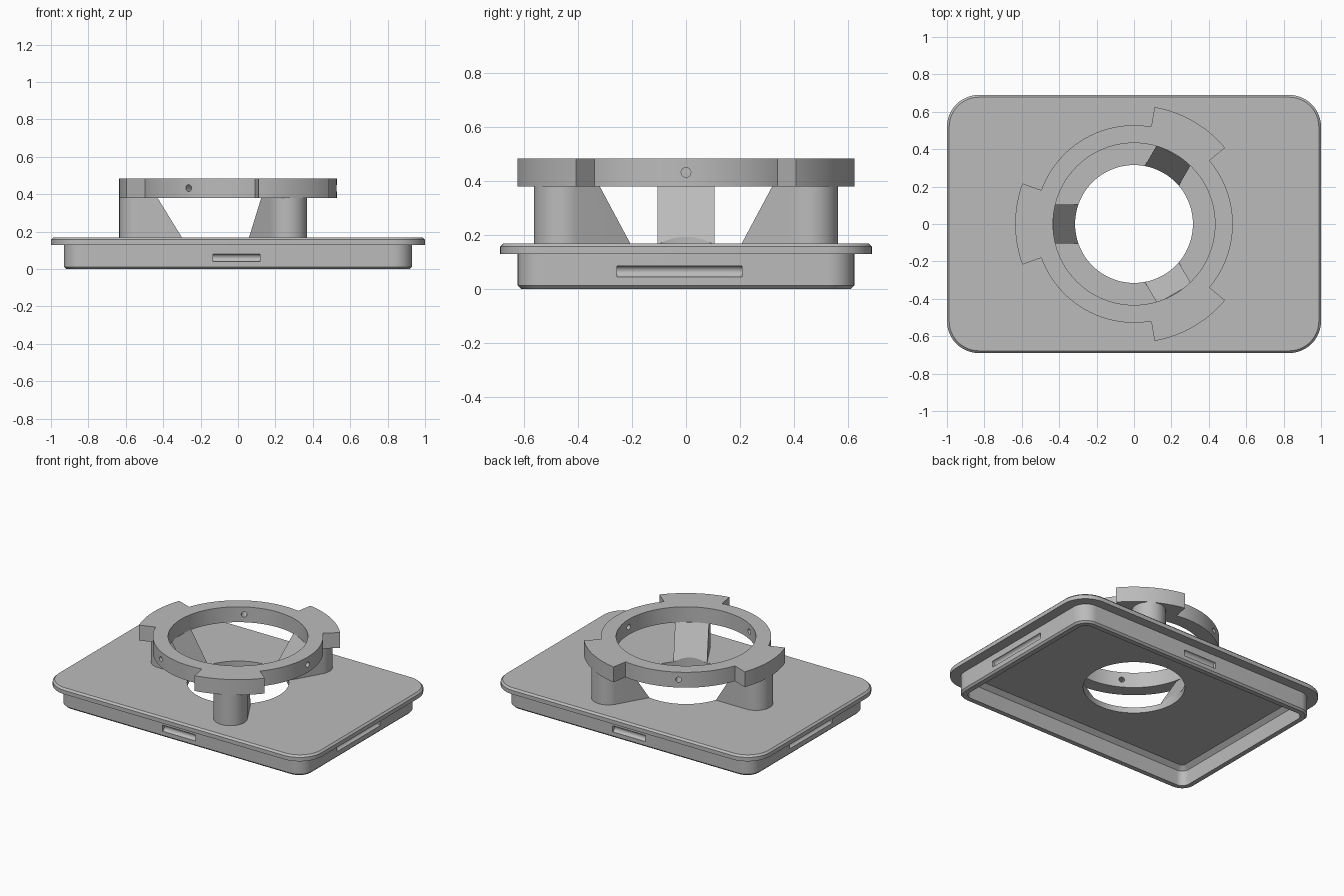
import bpy, bmesh, math
from mathutils import Matrix, Vector

if "Cube" in bpy.data.objects:
    bpy.data.objects.remove(bpy.data.objects["Cube"])

grey = bpy.data.materials.new("light grey")
grey.diffuse_color = (0.5, 0.5, 0.5, 1)
grey.use_nodes = True
grey.node_tree.nodes["Principled BSDF"].inputs["Base Color"].default_value = grey.diffuse_color


def make(name, bm):
    bmesh.ops.recalc_face_normals(bm, faces=bm.faces)
    me = bpy.data.meshes.new(name)
    bm.to_mesh(me)
    bm.free()
    ob = bpy.data.objects.new(name, me)
    bpy.context.collection.objects.link(ob)
    me.materials.append(grey)
    return ob


def activate(ob):
    bpy.ops.object.select_all(action='DESELECT')
    ob.select_set(True)
    bpy.context.view_layer.objects.active = ob


def smooth(ob):
    activate(ob)
    bpy.ops.object.shade_smooth_by_angle(angle=math.radians(25))


def cut(ob, cutter):
    mod = ob.modifiers.new("cut", 'BOOLEAN')
    mod.operation, mod.solver, mod.object = 'DIFFERENCE', 'EXACT', cutter
    activate(ob)
    bpy.ops.object.modifier_apply(modifier=mod.name)


def cylinder(name, r, length, matrix, seg=32):
    bm = bmesh.new()
    bmesh.ops.create_cone(bm, cap_ends=True, segments=seg, radius1=r, radius2=r,
                          depth=length, matrix=matrix)
    ob = make(name, bm)
    ob.hide_render = True
    return ob


def rounded_rect(hx, hy, r, n=12):
    pts = []
    for k, (sx, sy) in enumerate(((1, 1), (-1, 1), (-1, -1), (1, -1))):
        for i in range(n + 1):
            a = math.pi / 2 * (k + i / n)
            pts.append((sx * (hx - r) + r * math.cos(a), sy * (hy - r) + r * math.sin(a)))
    return pts


def loft(name, rings, caps=True, closed=False):
    """Skin a list of equal-length point rings."""
    bm = bmesh.new()
    vs = [[bm.verts.new(p) for p in ring] for ring in rings]
    pairs = list(zip(vs, vs[1:])) + ([(vs[-1], vs[0])] if closed else [])
    for a, b in pairs:
        for i in range(len(a)):
            j = (i + 1) % len(a)
            bm.faces.new((a[i], a[j], b[j], b[i]))
    if caps:
        bm.faces.new(vs[0])
        bm.faces.new(vs[-1])
    return make(name, bm)


# Base plate with hollow rim: half width, half depth, corner radius, z
sections = [
    (0.855, 0.55, 0.02, 0.13), (0.885, 0.58, 0.05, 0.105), (0.885, 0.58, 0.055, 0.0),
    (0.918, 0.613, 0.088, 0.0), (0.93, 0.625, 0.1, 0.012), (0.93, 0.625, 0.1, 0.13),
    (1.0, 0.69, 0.17, 0.13), (1.0, 0.69, 0.17, 0.157), (0.988, 0.678, 0.158, 0.169),
]
base = loft("base_plate", [[(x, y, z) for x, y in rounded_rect(hx, hy, r)]
                           for hx, hy, r, z in sections])

# Central opening through the plate and the feet of the posts
hole = cylinder("opening_cutter", 0.315, 0.5, Matrix.Translation((0, 0, 0.1)), 96)
cut(base, hole)

# Half-round grooves in the four rim sides
for s in (-1, 1):
    gx = cylinder("groove_cutter", 0.021, 0.25, Matrix.Translation((-0.008, s * 0.627, 0.06))
                  @ Matrix.Rotation(math.pi / 2, 4, 'Y'))
    gy = cylinder("groove_cutter", 0.021, 0.464, Matrix.Translation((s * 0.932, -0.024, 0.065))
                  @ Matrix.Rotation(math.pi / 2, 4, 'X'))
    for g in (gx, gy):
        cut(base, g)
        bpy.data.objects.remove(g)
smooth(base)

# Mounting ring with three radial screw holes
N = 144


def circle(r, z):
    return [(r * math.cos(2 * math.pi * i / N), r * math.sin(2 * math.pi * i / N), z)
            for i in range(N)]


R0, R1, Z0, Z1 = 0.433, 0.528, 0.38, 0.485
ring = loft("mounting_ring", [circle(R0, Z0), circle(R1, Z0), circle(R1, Z1), circle(R0, Z1)],
            caps=False, closed=True)
for deg in (0, 120, 240):
    c = cylinder("screw_cutter", 0.018, 0.3, Matrix.Rotation(math.radians(deg), 4, 'Z')
                 @ Matrix.Translation((0.48, 0, 0.433)) @ Matrix.Rotation(math.pi / 2, 4, 'Y'), 24)
    cut(ring, c)
    bpy.data.objects.remove(c)
smooth(ring)

# Three outer tabs and three slanted posts
W, RC = 0.105, 0.53
for k, deg in enumerate((60, 180, 300), 1):
    arc = [math.radians(deg - 20 + 2.5 * i) for i in range(17)]
    outline = [(0.635 * math.cos(a), 0.635 * math.sin(a)) for a in arc]
    outline += [(R1 * math.cos(a), R1 * math.sin(a)) for a in reversed(arc)]
    smooth(loft(f"ring_tab_{k}", [[(x, y, z) for x, y in outline] for z in (Z0, Z1)]))

    rot = Matrix.Rotation(math.radians(deg), 4, 'Z')
    rings = []
    for inner, z in ((0.288, 0.15), (0.43, Z0)):
        pts = [(inner, -W)]
        pts += [(RC + W * math.cos(a), W * math.sin(a))
                for a in (math.pi * (i / 24 - 0.5) for i in range(25))]
        pts.append((inner, W))
        rings.append([rot @ Vector((x, y, z)) for x, y in pts])
    post = loft(f"post_{k}", rings)
    cut(post, hole)
    smooth(post)

bpy.data.objects.remove(hole)
